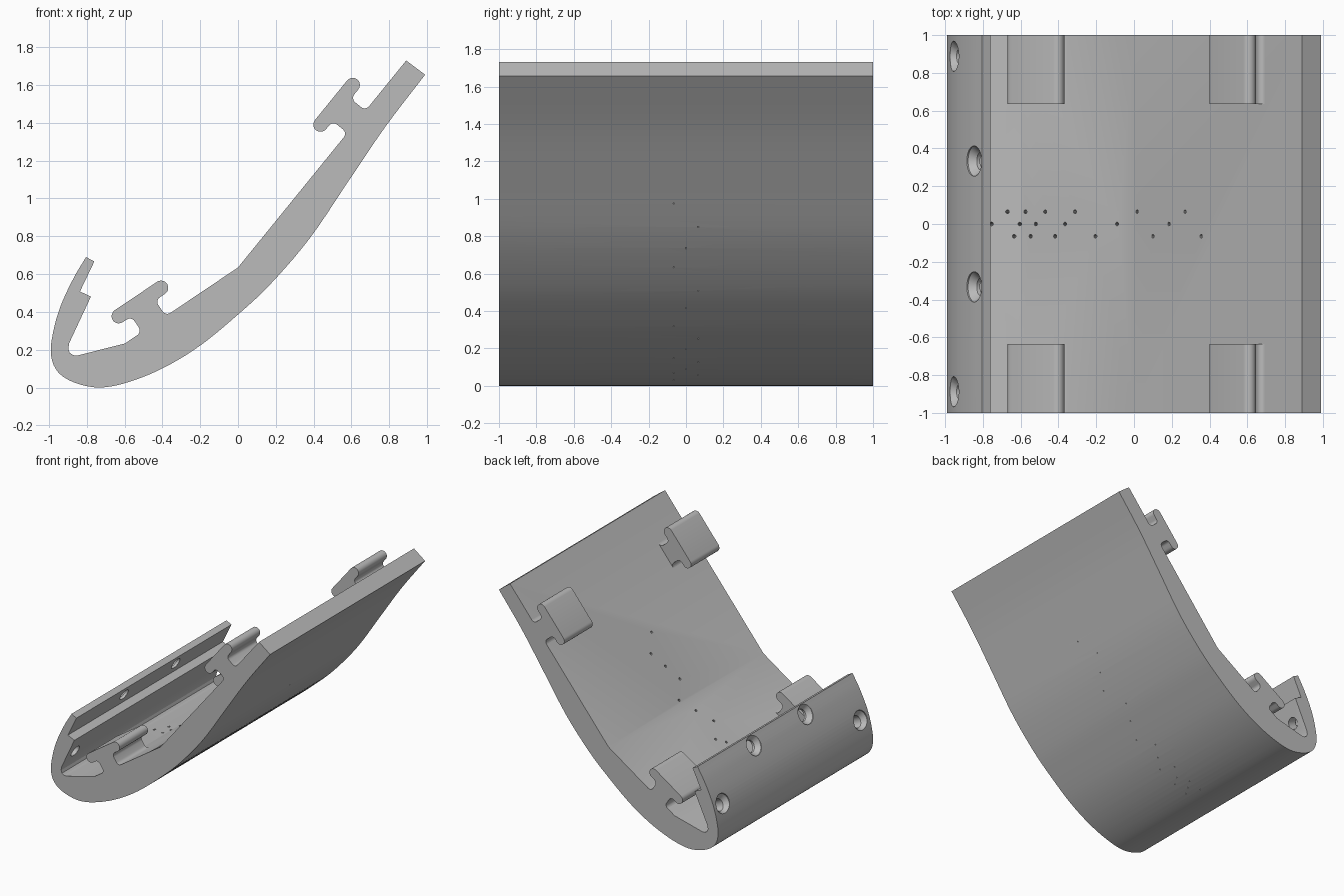
import bpy, bmesh, math
from mathutils import Vector

cube = bpy.data.objects.get("Cube")
if cube:
    bpy.data.objects.remove(cube, do_unlink=True)

grey = bpy.data.materials.new("plain grey")
grey.use_nodes = True
grey.diffuse_color = (0.5, 0.5, 0.5, 1)
grey.node_tree.nodes["Principled BSDF"].inputs["Base Color"].default_value = (0.5, 0.5, 0.5, 1)


def make_object(name, bm):
    bmesh.ops.recalc_face_normals(bm, faces=bm.faces)
    mesh = bpy.data.meshes.new(name)
    bm.to_mesh(mesh)
    bm.free()
    mesh.materials.append(grey)
    obj = bpy.data.objects.new(name, mesh)
    bpy.context.collection.objects.link(obj)
    return obj


def extrude_profile(name, points, y0, y1):
    bm = bmesh.new()
    face = bm.faces.new([bm.verts.new((x, y0, z)) for x, z in points])
    made = bmesh.ops.extrude_face_region(bm, geom=[face])["geom"]
    verts = [g for g in made if isinstance(g, bmesh.types.BMVert)]
    bmesh.ops.translate(bm, verts=verts, vec=(0, y1 - y0, 0))
    return make_object(name, bm)


def smooth(obj, angle=30):
    bpy.ops.object.select_all(action="DESELECT")
    obj.select_set(True)
    bpy.context.view_layer.objects.active = obj
    bpy.ops.object.shade_smooth_by_angle(angle=math.radians(angle))


def spline(points, steps=5):
    # Smooth curve through the points
    pts = [Vector(p) for p in points]
    pts = [2 * pts[0] - pts[1]] + pts + [2 * pts[-1] - pts[-2]]
    out = []
    for a, b, c, d in zip(pts, pts[1:], pts[2:], pts[3:]):
        for i in range(steps):
            t = i / steps
            out.append(0.5 * (2 * b + (c - a) * t + (2 * a - 5 * b + 4 * c - d) * t ** 2
                              + (3 * b - a - 3 * c + d) * t ** 3))
    return out + [pts[-2]]


def arc(u, v, r, start, end, n=6):
    angles = [math.radians(start + (end - start) * i / n) for i in range(n + 1)]
    return [(u + r * math.cos(a), v + r * math.sin(a)) for a in angles]


def drill(bm, origin, axis, steps, sides):
    # Stepped round cutter: steps are (distance along axis, radius)
    axis = axis.normalized()
    side = Vector((0, 1, 0))
    other = axis.cross(side)
    rings = []
    for dist, r in steps:
        rings.append([bm.verts.new(origin + axis * dist
                      + r * (math.cos(a) * side + math.sin(a) * other))
                      for a in (math.tau * i / sides for i in range(sides))])
    for low, high in zip(rings, rings[1:]):
        for i in range(sides):
            j = (i + 1) % sides
            bm.faces.new((low[i], low[j], high[j], high[i]))
    bm.faces.new(rings[0])
    bm.faces.new(rings[-1])


# Curved shell: outer nose curve, then lip step, rounded inner corner and floor
outer = spline([(0.99, 1.655), (0.78, 1.38), (0.59, 1.1), (0.38, 0.79), (0.17, 0.545),
                (0, 0.386), (-0.2, 0.222), (-0.39, 0.106), (-0.575, 0.03), (-0.73, 0),
                (-0.865, 0.026), (-0.955, 0.085), (-0.99, 0.18), (-0.975, 0.307),
                (-0.935, 0.44), (-0.868, 0.582), (-0.804, 0.69)])
lip = [(-0.76, 0.667), (-0.836, 0.508), (-0.778, 0.481), (-0.893, 0.235),
       (-0.898, 0.205), (-0.89, 0.183), (-0.872, 0.171), (-0.85, 0.169)]
floor = [(-0.85, 0.169), (-0.598, 0.233), (0, 0.635), (0.89, 1.73)]
shell = extrude_profile("curved_shell", outer + lip + floor[1:], -1, 1)

# Countersunk screw holes in the lip
bm = bmesh.new()
inward = Vector((0.9, 0, -0.434))
for x, z, y in ((-0.955, 0.383, 0.888), (-0.848, 0.62, 0.333)):
    for s in (-1, 1):
        drill(bm, Vector((x, s * y, z)), inward,
              [(-0.05, 0.08), (0.005, 0.08), (0.04, 0.047), (0.16, 0.047)], 32)


# Fine tapping holes, square to the outer curve
def floor_height(x):
    for (x0, z0), (x1, z1) in zip(floor, floor[1:]):
        if x <= x1:
            return z0 + (z1 - z0) * (x - x0) / (x1 - x0)


rows = {0.065: (-0.67, -0.575, -0.47, -0.313, 0.016, 0.27),
        0: (-0.755, -0.605, -0.52, -0.365, -0.09, 0.185),
        -0.065: (-0.635, -0.547, -0.418, -0.205, 0.1, 0.355)}
for y, xs in rows.items():
    for x in xs:
        start = Vector((x, floor_height(x)))
        end = min(outer, key=lambda p: (p - start).length)
        depth = (end - start).length
        drill(bm, Vector((x, y, start.y)), Vector((end.x - x, 0, end.y - start.y)),
              [(-0.03, 0.01), (depth * 0.7, 0.01), (depth * 0.75, 0.004), (depth + 0.03, 0.004)], 10)
cutter = make_object("hole_cutter", bm)
cutter.hide_render = True

cut = shell.modifiers.new("holes", "BOOLEAN")
cut.operation = "DIFFERENCE"
cut.solver = "EXACT"
cut.object = cutter
bpy.context.view_layer.objects.active = shell
bpy.ops.object.modifier_apply(modifier=cut.name)
bpy.data.objects.remove(cutter, do_unlink=True)
smooth(shell, 22)

# T-shaped hooks standing on the floor: rounded cap on a filleted neck
hook = (arc(0, 0.138, 0.038, 90, 270, 10) + arc(0.025, 0.07, 0.03, 90, 0)
        + arc(0.025, 0.03, 0.03, 0, -90) + arc(0.237, 0.03, 0.03, 270, 180)
        + arc(0.237, 0.07, 0.03, 180, 90) + arc(0.27, 0.138, 0.038, -90, 90, 10))
for level, base, tip, offset in (("lower", floor[1], floor[2], 0.053),
                                 ("upper", floor[2], floor[3], 0.862)):
    along = (Vector(tip) - Vector(base)).normalized()
    up = Vector((-along.y, along.x))
    profile = [Vector(base) + along * (u + offset) + up * v for u, v in hook]
    for end, y0, y1 in (("front", -1, -0.635), ("back", 0.635, 1)):
        smooth(extrude_profile(f"{level}_{end}_hook", profile, y0, y1))
